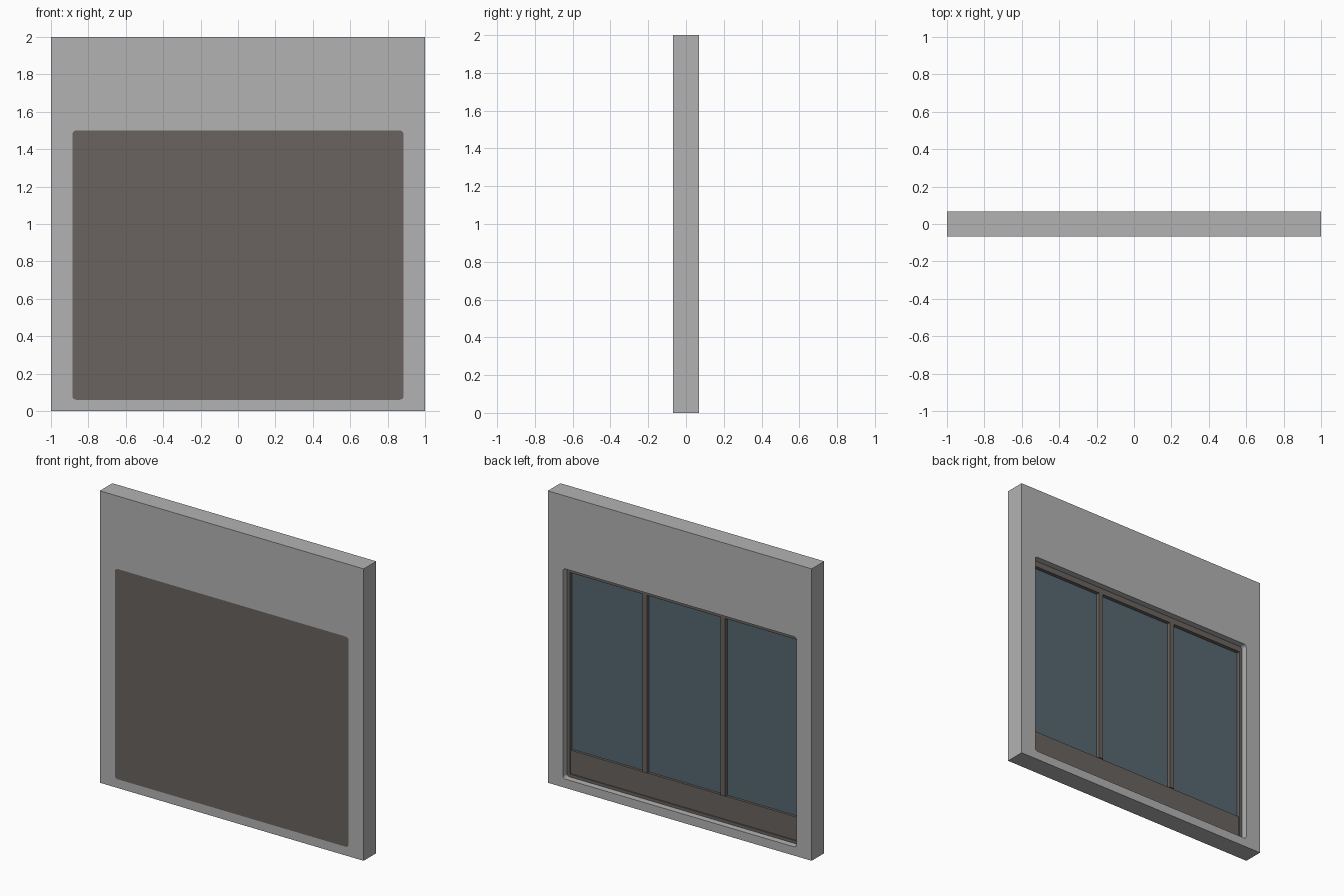
import bpy
import math
from mathutils import Matrix

cube = bpy.data.objects.get("Cube")
if cube:
    bpy.data.objects.remove(cube, do_unlink=True)


def material(name, rgb):
    m = bpy.data.materials.new(name)
    m.use_nodes = True
    col = (*rgb, 1.0)
    m.diffuse_color = col
    m.node_tree.nodes["Principled BSDF"].inputs["Base Color"].default_value = col
    return m


WALL = material("wall grey", (0.45, 0.45, 0.45))
BROWN = material("frame brown", (0.144, 0.127, 0.117))
GLASS = material("glass blue", (0.095, 0.14, 0.165))

HALF_T = 0.068                       # half the wall thickness
OX, OZ0, OZ1 = 0.885, 0.06, 1.50     # window opening
FACE = 0.025                         # y of the frame's inner face


def rounded_rect(x, z0, z1, r, steps=5):
    """Outline of a rectangle centred on x = 0, corners rounded by r."""
    if r == 0:
        return [(-x, z0), (x, z0), (x, z1), (-x, z1)]
    pts = []
    corners = [(x - r, z1 - r), (-x + r, z1 - r), (-x + r, z0 + r), (x - r, z0 + r)]
    for k, (cx, cz) in enumerate(corners):
        for i in range(steps + 1):
            a = math.pi / 2 * (k + i / steps)
            pts.append((cx + r * math.cos(a), cz + r * math.sin(a)))
    return pts


def plate(name, outlines, y0, y1, mat):
    """Upright plate from outlines in x and z; a second outline is a hole."""
    cu = bpy.data.curves.new(name, 'CURVE')
    cu.dimensions = '2D'
    cu.fill_mode = 'BOTH'
    cu.extrude = (y1 - y0) / 2
    for pts in outlines:
        sp = cu.splines.new('POLY')
        sp.points.add(len(pts) - 1)
        for p, (x, z) in zip(sp.points, pts):
            p.co = (x, z, 0, 1)
        sp.use_cyclic_u = True
    ob = bpy.data.objects.new(name, cu)
    bpy.context.collection.objects.link(ob)
    bpy.ops.object.select_all(action='DESELECT')
    ob.select_set(True)
    bpy.context.view_layer.objects.active = ob
    bpy.ops.object.convert(target='MESH')
    ob = bpy.context.view_layer.objects.active
    ob.data.transform(Matrix.Translation((0, (y0 + y1) / 2, 0))
                      @ Matrix.Rotation(math.pi / 2, 4, 'X'))
    ob.data.materials.clear()
    ob.data.materials.append(mat)
    for poly in ob.data.polygons:
        poly.use_smooth = False
    return ob


def box(name, x0, x1, y0, y1, z0, z1, mat):
    verts = [(x, y, z) for x in (x0, x1) for y in (y0, y1) for z in (z0, z1)]
    faces = [(0, 1, 3, 2), (4, 6, 7, 5), (0, 4, 5, 1),
             (2, 3, 7, 6), (0, 2, 6, 4), (1, 5, 7, 3)]
    me = bpy.data.meshes.new(name)
    me.from_pydata(verts, [], faces)
    me.materials.append(mat)
    ob = bpy.data.objects.new(name, me)
    bpy.context.collection.objects.link(ob)
    return ob


# Wall with the window opening, and the flush shutter filling its front
opening = rounded_rect(OX, OZ0, OZ1, 0.02)
plate("wall", [rounded_rect(1.0, 0, 2.0, 0), opening], -HALF_T, HALF_T, WALL)
plate("front_shutter", [opening], -HALF_T, -0.008, BROWN)

# Window frame set back from the inner wall face
SIDE, TOP, BOTTOM = 0.022, 0.04, 0.02
plate("window_frame",
      [rounded_rect(OX, OZ0, OZ1, 0.02),
       [(-OX + SIDE, OZ0 + BOTTOM), (OX - SIDE, OZ0 + BOTTOM),
        (OX - SIDE, OZ1 - TOP), (-OX + SIDE, OZ1 - TOP)]],
      -0.008, FACE, BROWN)

# Solid panel under the panes
SILL = 0.24
IX = OX - SIDE
box("lower_panel", -IX, IX, -0.008, FACE - 0.008, OZ0 + BOTTOM, SILL, BROWN)

# Mullions and the three panes between them
MX, MW = 0.296, 0.017
for side, s in (("left", 1), ("right", -1)):
    box(f"{side}_mullion", s * MX - MW, s * MX + MW, -0.008, FACE, SILL, OZ1 - TOP, BROWN)

edges = [(-IX, -MX - MW), (-MX + MW, MX - MW), (MX + MW, IX)]
for name, (x0, x1) in zip(("right", "middle", "left"), edges):
    box(f"{name}_pane", x0, x1, -0.008, 0.0, SILL, OZ1 - TOP, GLASS)
